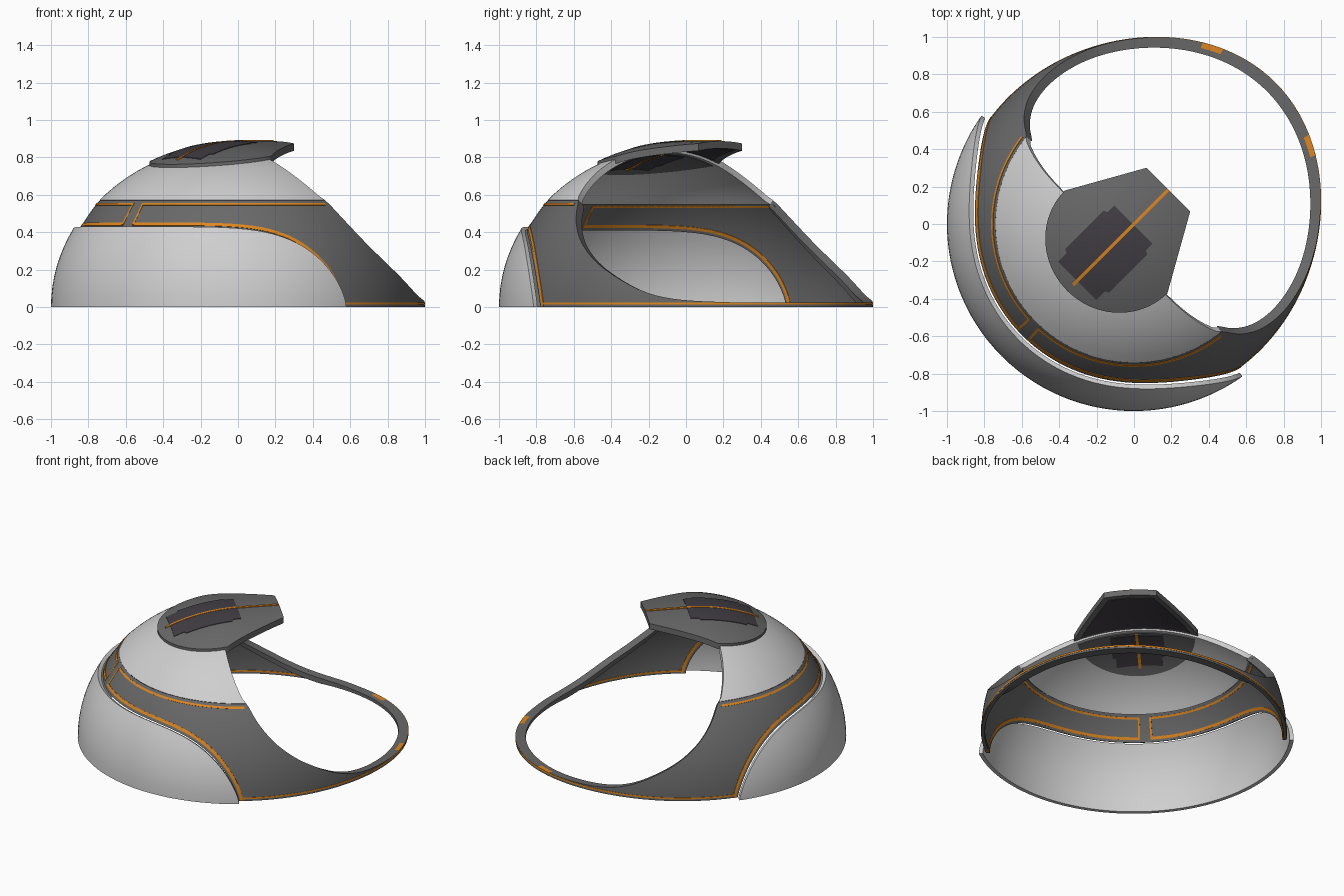
import bpy, bmesh, math
from math import sin, cos, asin, acos, radians, degrees, sqrt

if "Cube" in bpy.data.objects:
    bpy.data.objects.remove(bpy.data.objects["Cube"])


def material(name, rgb):
    m = bpy.data.materials.new(name)
    m.diffuse_color = (*rgb, 1)
    m.use_nodes = True
    m.node_tree.nodes["Principled BSDF"].inputs["Base Color"].default_value = m.diffuse_color
    return m


LIGHT = material("light grey", (0.62, 0.62, 0.62))
DARK = material("dark grey", (0.14, 0.14, 0.14))
BLACK = material("charcoal", (0.055, 0.048, 0.058))
ORANGE = material("orange", (0.72, 0.24, 0.015))


# The model is symmetric about the diagonal x = y: u runs along it, v across it
def place(u, v, z):
    return ((u + v) / sqrt(2), (u - v) / sqrt(2), z)


def shell_point(phi, e, a, c):
    """Point on the helmet ellipsoid; phi is measured from the back (degrees)."""
    r = a * cos(radians(e))
    u, v = -r * cos(radians(phi)), r * sin(radians(phi))
    if u > 0:
        u *= 1.06 + 0.06 * (u / 0.953) ** 2
    return place(u, v, c * sin(radians(e)))


def loft(name, sections, mat, wrap=False):
    """Skin (outer, inner) point rows into one closed solid."""
    bm = bmesh.new()
    n = len(sections[0][0])
    loops = [[bm.verts.new(p) for p in o + i[::-1]] for o, i in sections]
    pairs = list(zip(loops, loops[1:]))
    if wrap:
        pairs.append((loops[-1], loops[0]))
    for A, B in pairs:
        for k in range(2 * n):
            q = (k + 1) % (2 * n)
            bm.faces.new((A[k], A[q], B[q], B[k]))
    if not wrap:
        for L in (loops[0], loops[-1]):
            for k in range(n - 1):
                bm.faces.new((L[k], L[k + 1], L[-k - 2], L[-k - 1]))
    bmesh.ops.remove_doubles(bm, verts=bm.verts, dist=1e-5)
    bmesh.ops.recalc_face_normals(bm, faces=bm.faces)
    me = bpy.data.meshes.new(name)
    bm.to_mesh(me)
    bm.free()
    me.materials.append(mat)
    ob = bpy.data.objects.new(name, me)
    bpy.context.collection.objects.link(ob)
    bpy.ops.object.select_all(action='DESELECT')
    ob.select_set(True)
    bpy.context.view_layer.objects.active = ob
    bpy.ops.object.shade_smooth_by_angle(angle=radians(35))
    return ob


def panel(name, phis, lo, hi, a, c, thick, rows, mat, wrap=False):
    """Curved solid panel between elevation curves lo(phi) and hi(phi)."""
    secs = []
    for p in phis:
        l, h = lo(p), hi(p)
        es = [l + (max(h, l) - l) * j / rows for j in range(rows + 1)]
        secs.append(([shell_point(p, e, a, c) for e in es],
                     [shell_point(p, e, a - thick, c - thick) for e in es]))
    return loft(name, secs, mat, wrap)


def span(a, b, n):
    return [a + (b - a) * k / n for k in range(n + 1)]


def elev(z, c):
    return degrees(asin(max(0, z) / c))


# Curve along the top of the lower shell: flat at the back, dropping at the sides
def curve(phi, m, h):
    t = abs(phi) / m
    return 0 if t >= 1 else h * (1 - t ** 6) ** 0.7


# Edge of the big front opening, as elevation by angle from the back
EDGE = [(60, 72.3), (70, 64), (83, 41.5), (88.6, 31.5), (95.7, 22), (105.9, 13.2),
        (122.4, 4.3), (141, 1.8), (180, 1.6)]


def opening(phi):
    p = min(abs(phi), 180)
    if p < 70:
        return degrees(acos(0.145 / 0.955 / cos(radians(p))))
    k = max(i for i in range(1, len(EDGE) - 1) if EDGE[i][0] <= p)
    (x0, y0), (x1, y1) = EDGE[k], EDGE[k + 1]

    def slope(i):
        j = min(i + 1, len(EDGE) - 1)
        return (EDGE[j][1] - EDGE[i - 1][1]) / (EDGE[j][0] - EDGE[i - 1][0])
    d, t = x1 - x0, (p - x0) / (x1 - x0)
    return ((2*t**3 - 3*t**2 + 1) * y0 + (t**3 - 2*t**2 + t) * d * slope(k)
            + (3*t**2 - 2*t**3) * y1 + (t**3 - t**2) * d * slope(k + 1))


def eased(m, n=40):
    return [m * sin(radians(90 * k / n)) for k in range(n + 1)]


# Lower light shell around the back
arc = eased(80.4)
panel("lower_shell", [-p for p in arc[:0:-1]] + arc, lambda p: 0,
      lambda p: elev(curve(p, 80.4, 0.43), 0.885), 1.0, 0.885, 0.025, 8, LIGHT)

# Dark body: band above the shell, side panels and front ground ring
C = 0.905
BAND = elev(0.57, C)
half = eased(80.2) + span(80.7, 180, 70)
panel("body_band", [-p for p in half[-2:0:-1]] + half,
      lambda p: elev(curve(p, 80.2, 0.43) - 0.01, C),
      lambda p: min(BAND, opening(p)), 0.953, C, 0.022, 8, DARK, True)
# Thicker rim along the opening
panel("opening_rim", span(84, 276, 130),
      lambda p: max(0, opening(180 - abs(180 - p)) - 2.5),
      lambda p: min(BAND, opening(180 - abs(180 - p))), 0.952, C, 0.05, 2, DARK)

# Upper light dome, cut by the opening
panel("upper_dome", span(-84, 84, 96), lambda p: elev(0.572, 0.87),
      opening, 0.982, 0.87, 0.035, 12, LIGHT)

# Orange outlines on both halves
D = C + 0.003
for s, side in ((1, "right"), (-1, "left")):
    def stripe(name, phis, lo, hi):
        panel(f"{name}_{side}", [s * p for p in phis], lo, hi,
              0.956, D, 0.028, 1, ORANGE)
    stripe("shell_stripe", [2.3] + [p for p in eased(82) if p > 2.3],
           lambda p: elev(curve(p, 80.8, 0.436), D),
           lambda p: elev(curve(p, 82, 0.452), D))
    stripe("upper_stripe", span(2.3, 83, 50),
           lambda p: elev(0.546, D), lambda p: elev(0.557, D))
    stripe("back_stripe", [2.3, 3.2],
           lambda p: elev(0.44, D), lambda p: elev(0.55, D))
    # Stripe low on the side panels and ground ring
    panel(f"ground_stripe_{side}", [s * p for p in span(81, 180, 60)],
          lambda p: 0.8, lambda p: 1.5, 0.955, C, 0.027, 1, ORANGE)


# Slabs that follow the crown of the dome
def slab(name, us, width, top, bottom, mat):
    secs = []
    for u in us:
        rows = []
        for off in (top, bottom):
            row = []
            for v in span(-width(u), width(u), 16):
                q = min(u, 0) ** 2 + v * v
                row.append(place(u, v, 0.866 * sqrt(1 - q / 0.98 ** 2) + off))
            rows.append(row)
        secs.append(rows)
    return loft(name, secs, mat)


def plate_width(u):
    if u < -0.135:
        return 0.388 * sqrt(max(0, 1 - ((u + 0.135) / 0.37) ** 2))
    return 0.388 - 0.223 * (u + 0.135) / 0.395


# Crown plate, rounded at the back and tapered to the front
back = [-0.135 - 0.37 * cos(radians(a)) for a in span(0, 90, 20)]
slab("crown_plate", back + span(-0.135, 0.26, 14)[1:], plate_width, 0.021, -0.018, DARK)
slab("inner_plate", [u for u in back if u < -0.16], lambda u: 0.95 * plate_width(u),
     -0.025, -0.037, DARK)


# Notched dark inlay with flared ends, above and inside the dome
def inlay_width(u):
    return 0.165 if -0.36 < u < -0.06 else 0.145


inlay = [-0.43, -0.365, -0.355] + span(-0.34, -0.08, 10) + [-0.065, -0.055, -0.005]
slab("crown_inlay", inlay, inlay_width, 0.024, 0.017, BLACK)
slab("inner_inlay", [u for u in inlay if u < -0.17], inlay_width, -0.034, -0.041, BLACK)
slab("crown_line", span(-0.46, 0.258, 24), lambda u: 0.009, 0.026, 0.018, ORANGE)
slab("inner_line", span(-0.45, -0.17, 10), lambda u: 0.009, -0.036, -0.043, ORANGE)
slab("visor_underside", span(-0.13, 0.225, 12),
     lambda u: plate_width(u) - 0.045, -0.014, -0.021, BLACK)
